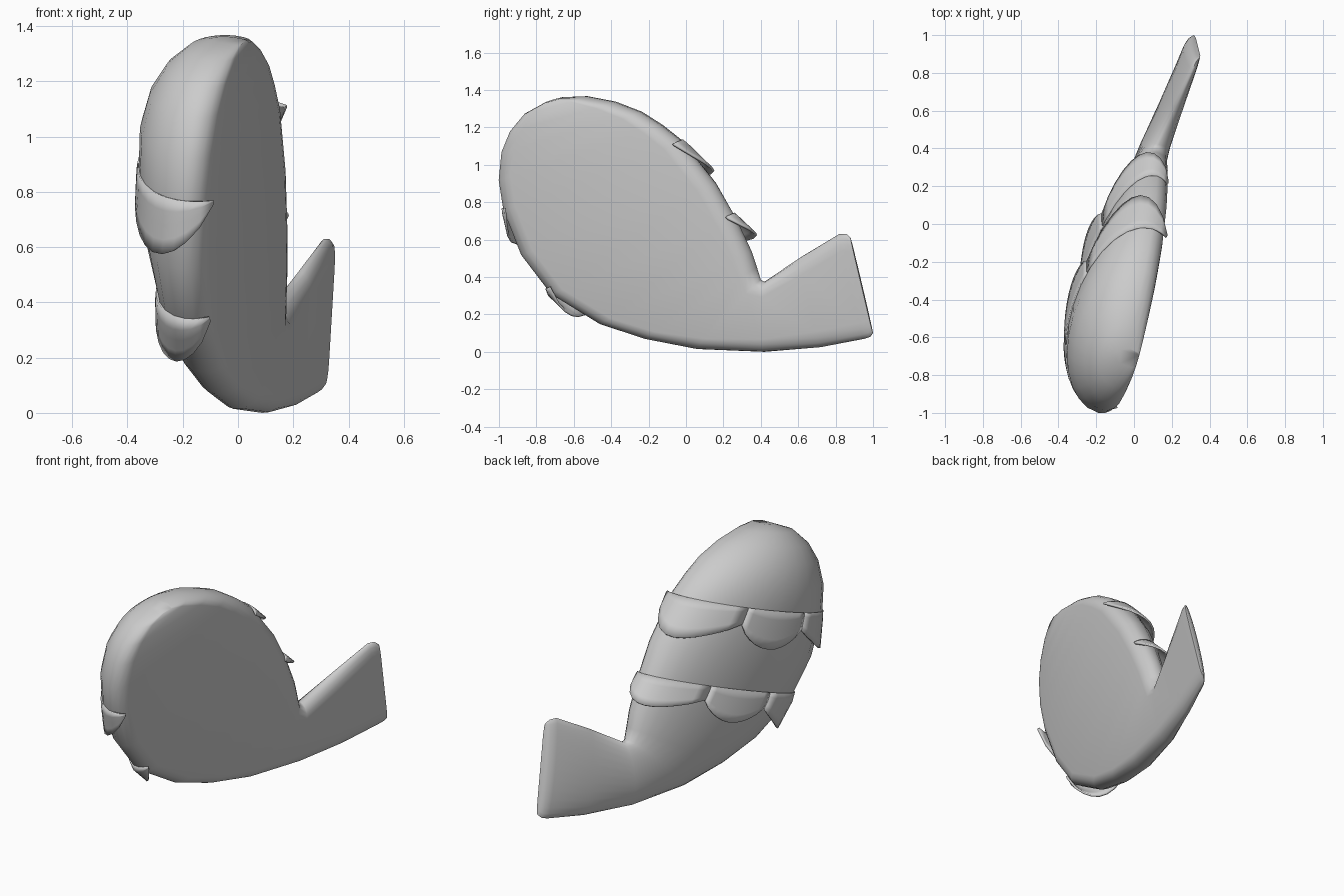
import bpy, bmesh, math
from mathutils import Vector

if "Cube" in bpy.data.objects:
    bpy.data.objects.remove(bpy.data.objects["Cube"], do_unlink=True)

mat = bpy.data.materials.new("plain grey")
mat.use_nodes = True
GREY = (0.6, 0.6, 0.6, 1)
mat.diffuse_color = GREY
mat.node_tree.nodes["Principled BSDF"].inputs["Base Color"].default_value = GREY

# The flat side lies in a tilted plane; the dome bulges away from it
SHIFT, SLOPE_Y, SLOPE_Z = 0.048, 0.265, 0.122
OUT = Vector((-1, SLOPE_Y, SLOPE_Z)).normalized()

# Cross-sections from head to tail: front rim (y, z), back rim (y, z), thickness
SECTIONS = [
    (-.75, 1.335, -.66, 1.36, .12),
    (-.86, 1.275, -.53, 1.365, .20),
    (-.94, 1.18, -.38, 1.335, .275),
    (-.985, 1.07, -.24, 1.28, .33),
    (-1.0, .92, -.13, 1.21, .36),
    (-.975, .76, -.02, 1.125, .36),
    (-.88, .52, .16, .90, .33),
    (-.72, .31, .27, .71, .285),
    (-.46, .15, .35, .54, .24),
    (-.22, .07, .38, .45, .21),
    (.06, .015, .40, .385, .175),
    (.42, 0, .42, .375, .14),
    (.72, .025, .62, .51, .095),
    (.955, .07, .82, .63, .06),
    (.985, .08, .86, .63, .045),
    (1.0, .10, .88, .61, .02),
]
# First section, length in sections and flare of each band of scales
BANDS = ((4.95, 0.85, 0.035), (6.85, 0.85, 0.065))
CUTS = [math.radians(d) for d in (-22, 65, 112, 198)]


def section(v):
    """Centre, half chord, dome height and rim depth at a fractional index."""
    i = min(int(v), len(SECTIONS) - 2)
    f = v - i
    ya, za, yb, zb, thick = [p + (q - p) * f for p, q in zip(SECTIONS[i], SECTIONS[i + 1])]
    rim = min(0.08, thick / 2)
    base = SHIFT - rim / -OUT.x
    a, b = [Vector((base + SLOPE_Y * y + SLOPE_Z * z, y, z)) for y, z in ((ya, za), (yb, zb))]
    return (a + b) / 2, (b - a) / 2, thick - rim, rim


def dome(v, angle, lift=0.0):
    """Point on the domed side, angle 0 at the front rim and pi at the back rim."""
    mid, half, h, _ = section(v)
    c, s = -math.cos(angle), math.sin(angle)
    radial = half.normalized() * c + OUT * s
    return mid + half * c + OUT * h * s + radial * lift


def flat_edge(v, side):
    """Rounded edge between the rim and the flat side, from rim inwards."""
    mid, half, _, rim = section(v)
    inset = half.normalized() * min(0.09, half.length * 0.4)
    pts = []
    for k in range(1, 5):
        phi = math.pi * k / 8
        pts.append(mid + side * (half - inset * (1 - math.cos(phi))) - OUT * rim * math.sin(phi))
    return pts


def finish(bm, name, angle):
    bmesh.ops.recalc_face_normals(bm, faces=bm.faces)
    mesh = bpy.data.meshes.new(name)
    bm.to_mesh(mesh)
    bm.free()
    mesh.materials.append(mat)
    obj = bpy.data.objects.new(name, mesh)
    bpy.context.collection.objects.link(obj)
    bpy.ops.object.select_all(action="DESELECT")
    obj.select_set(True)
    bpy.context.view_layer.objects.active = obj
    bpy.ops.object.shade_smooth_by_angle(angle=math.radians(angle))
    return obj


# Body and tail: one lofted skin with a flat inner side
bm = bmesh.new()
rings = []
STEPS = 14
for v in range(len(SECTIONS)):
    pts = [dome(v, math.pi * k / STEPS) for k in range(STEPS + 1)]
    pts += flat_edge(v, 1) + flat_edge(v, -1)[::-1]
    rings.append([bm.verts.new(p) for p in pts])
for r, q in zip(rings, rings[1:]):
    for k in range(len(r)):
        j = (k + 1) % len(r)
        bm.faces.new((r[k], r[j], q[j], q[k]))
bm.faces.new(rings[0])
bm.faces.new(rings[-1])
finish(bm, "body_and_tail", 75)


# Scales: rounded flaps that flare out from the dome
def scale(name, start, length, flare, a0, a1, cusp0, cusp1):
    bm = bmesh.new()
    cols, rows = 10, 4
    grid = []
    for i in range(cols + 1):
        u = i / cols
        base = cusp0 + (cusp1 - cusp0) * u
        reach = length * (base + (1 - base) * math.sin(math.pi * u) ** 0.8)
        col = []
        for j in range(rows + 1):
            w = reach * j / rows
            col.append(bm.verts.new(dome(start + w, a0 + (a1 - a0) * u, flare * w / length)))
        grid.append(col)
    for p, q in zip(grid, grid[1:]):
        for j in range(rows):
            bm.faces.new((p[j], q[j], q[j + 1], p[j + 1]))
    obj = finish(bm, name, 40)
    solid = obj.modifiers.new("thickness", "SOLIDIFY")
    solid.thickness = 0.012
    solid.offset = 0


for b, (start, length, flare) in enumerate(BANDS):
    for n, (a0, a1) in enumerate(zip(CUTS, CUTS[1:])):
        scale(f"scale_{b + 1}_{n + 1}", start, length, flare, a0, a1,
              0.08 if n == 0 else 0.45, 0.08 if n == 2 else 0.45)
